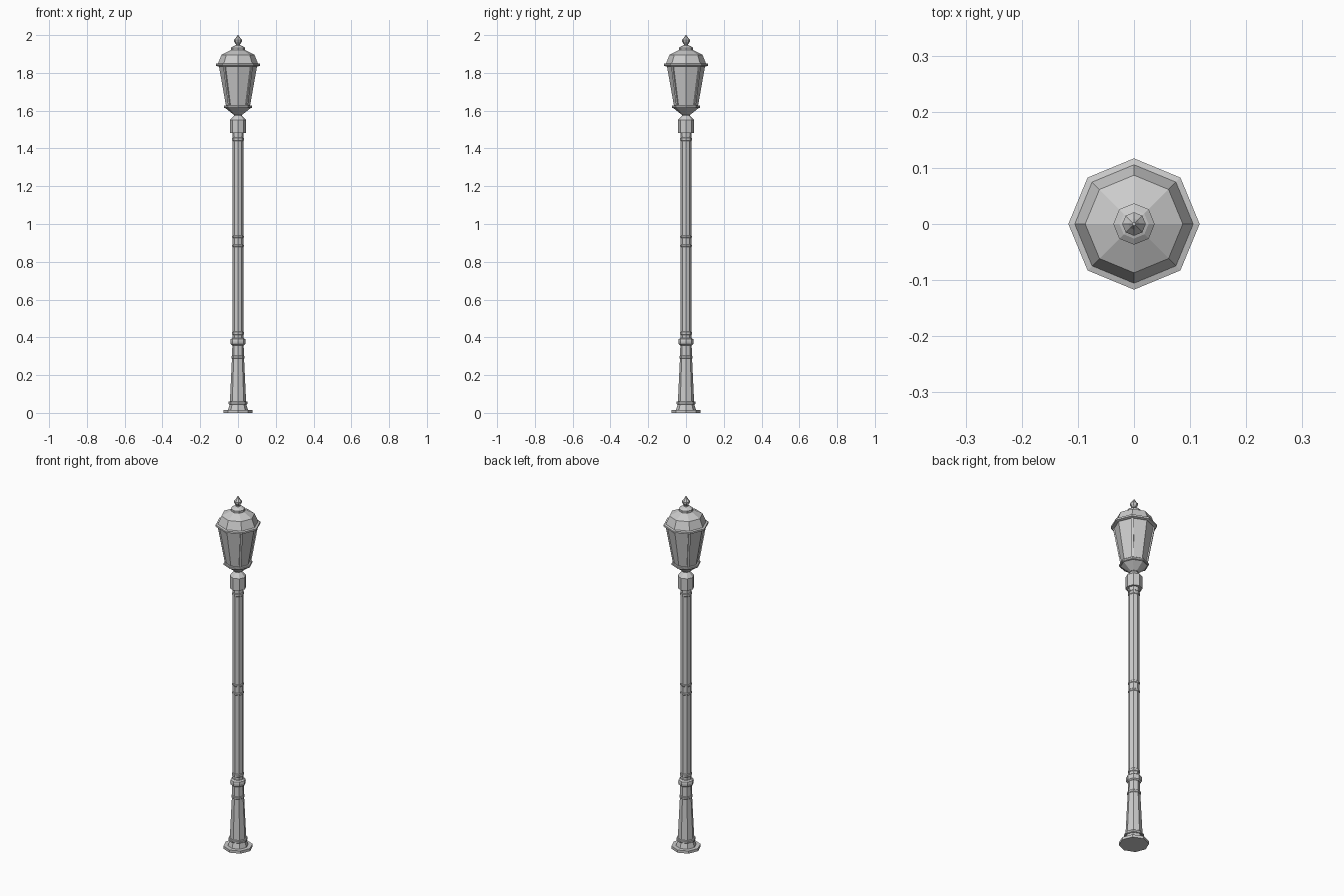
import bpy, bmesh, math
from mathutils import Vector

if "Cube" in bpy.data.objects:
    bpy.data.objects.remove(bpy.data.objects["Cube"])

SIDES = 8


def lathe(name, profile):
    """Closed octagonal solid from (radius, height) points, corners on the axes."""
    bm = bmesh.new()
    rings = []
    for r, z in profile:
        rings.append([bm.verts.new((r * math.cos(math.tau * i / SIDES),
                                    r * math.sin(math.tau * i / SIDES), z))
                      for i in range(SIDES)])
    for a, b in zip(rings, rings[1:]):
        for i in range(SIDES):
            j = (i + 1) % SIDES
            bm.faces.new((a[i], a[j], b[j], b[i]))
    bm.faces.new(rings[0][::-1])
    bm.faces.new(rings[-1])
    return finish(name, bm)


def finish(name, bm):
    bmesh.ops.recalc_face_normals(bm, faces=bm.faces)
    me = bpy.data.meshes.new(name)
    bm.to_mesh(me)
    bm.free()
    ob = bpy.data.objects.new(name, me)
    bpy.context.collection.objects.link(ob)
    return ob


def band(name, z, h, r, bevel=0.003):
    """Raised ring around the post."""
    return lathe(name, [(r - bevel, z), (r, z + bevel), (r, z + h - bevel), (r - bevel, z + h)])


def bar(name, angle, bottom, top, width, depth):
    """Tapering-lantern corner bar between two (radius, height) points."""
    radial = Vector((math.cos(angle), math.sin(angle), 0))
    side = Vector((-radial.y, radial.x, 0)) * width / 2
    bm = bmesh.new()
    ends = []
    for r, z in (bottom, top):
        c = radial * r + Vector((0, 0, z))
        ends.append([bm.verts.new(c + radial * d + side * s)
                     for d, s in ((-depth, -1), (0, -1), (0, 1), (-depth, 1))])
    a, b = ends
    for i in range(4):
        j = (i + 1) % 4
        bm.faces.new((a[i], a[j], b[j], b[i]))
    bm.faces.new(a[::-1])
    bm.faces.new(b)
    return finish(name, bm)


# Foot and tapered pedestal
lathe("base_plate", [(0.076, 0), (0.076, 0.015), (0.05, 0.015)])
lathe("base_moulding", [(0.053, 0.015), (0.044, 0.045)])
band("base_ring", 0.045, 0.015, 0.051)
lathe("pedestal", [(0.043, 0.06), (0.032, 0.29), (0.030, 0.36)])
band("pedestal_band", 0.288, 0.015, 0.035)

# Rounded collar and post
lathe("collar", [(0.031, 0.358), (0.039, 0.364), (0.041, 0.377), (0.039, 0.39), (0.031, 0.396)])
lathe("post", [(0.028, 0.36), (0.028, 1.48)])
for i, (z, h) in enumerate([(0.412, 0.018), (0.878, 0.014), (0.926, 0.014), (1.44, 0.018)]):
    band(f"post_band_{i + 1}", z, h, 0.031)

# Socket at the head of the post
lathe("post_socket", [(0.030, 1.462), (0.030, 1.482), (0.043, 1.482), (0.043, 1.55),
                      (0.036, 1.558), (0.02, 1.575), (0.02, 1.59)])

# Lantern
lathe("lantern_bowl", [(0.022, 1.578), (0.069, 1.615)])
band("lantern_lower_rim", 1.614, 0.014, 0.075)
lathe("lantern_glass", [(0.064, 1.627), (0.101, 1.836)])
for i in range(4):
    bar(f"lantern_bar_{i + 1}", math.tau * (i + 0.5) / 4, (0.068, 1.626), (0.106, 1.837), 0.012, 0.014)
lathe("lantern_upper_rim", [(0.107, 1.835), (0.117, 1.838), (0.117, 1.848), (0.106, 1.851)])

# Roof and finial
lathe("roof", [(0.106, 1.85), (0.087, 1.896), (0.037, 1.921)])
lathe("roof_cap", [(0.037, 1.92), (0.037, 1.933), (0.026, 1.941), (0.012, 1.946), (0.010, 1.955)])
lathe("finial", [(0.010, 1.95), (0.020, 1.965), (0.021, 1.975), (0.010, 1.988), (0.003, 2.0)])
